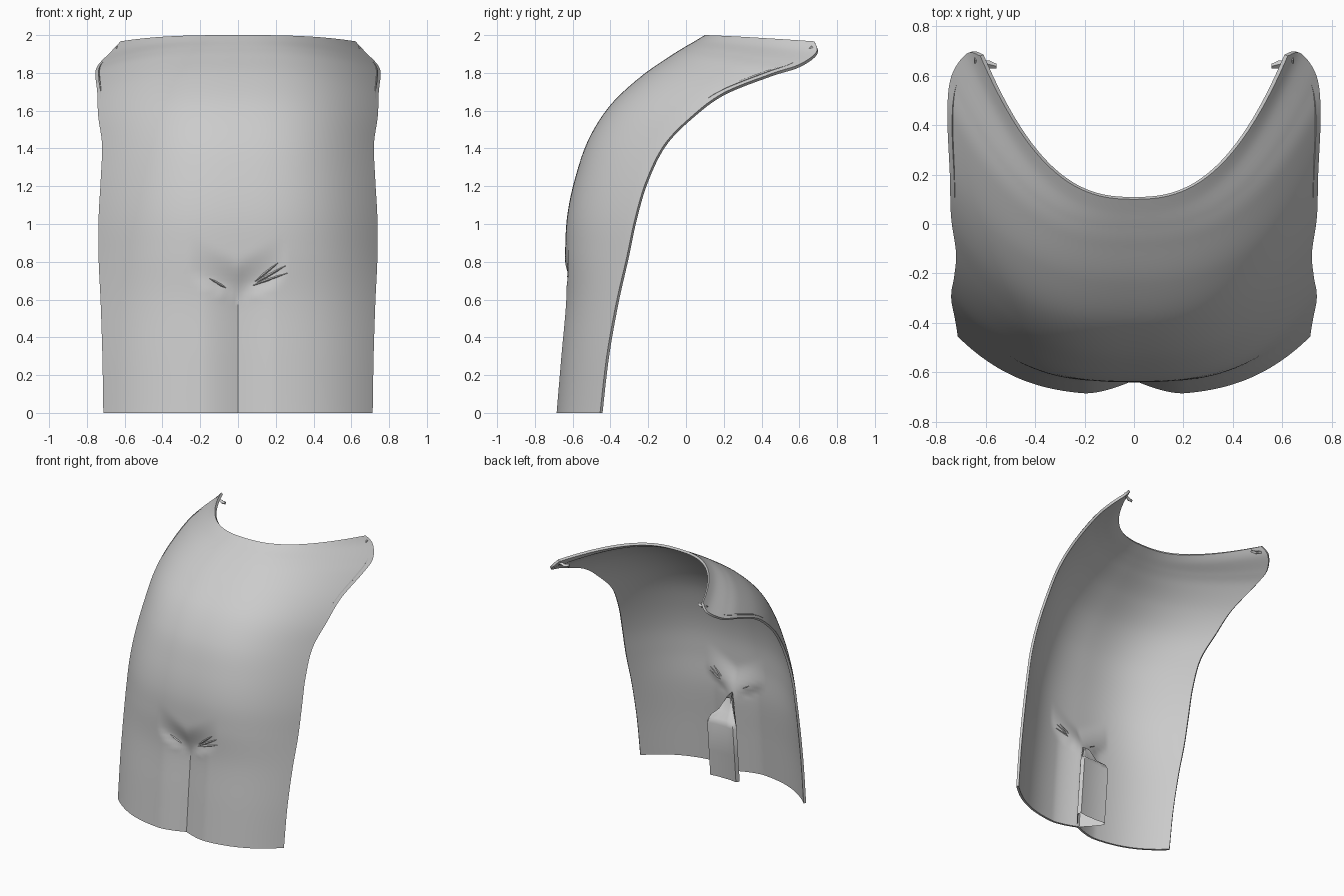
import bpy
import math
from mathutils import Vector

cube = bpy.data.objects.get("Cube")
if cube:
    bpy.data.objects.remove(cube, do_unlink=True)

cloth = bpy.data.materials.new("light grey cloth")
cloth.use_nodes = True
GREY = (0.6, 0.6, 0.6, 1.0)
cloth.diffuse_color = GREY
cloth.node_tree.nodes["Principled BSDF"].inputs["Base Color"].default_value = GREY


def make_object(name, verts, faces, angle=40, thickness=0):
    mesh = bpy.data.meshes.new(name)
    mesh.from_pydata(verts, [], faces)
    mesh.materials.append(cloth)
    obj = bpy.data.objects.new(name, mesh)
    bpy.context.collection.objects.link(obj)
    bpy.ops.object.select_all(action="DESELECT")
    obj.select_set(True)
    bpy.context.view_layer.objects.active = obj
    if thickness:
        shell = obj.modifiers.new("thickness", "SOLIDIFY")
        shell.thickness = thickness
        shell.offset = -1
        bpy.ops.object.modifier_apply(modifier=shell.name)
    bpy.ops.object.shade_smooth_by_angle(angle=math.radians(angle))
    return obj


def loft(name, rings, angle=40, caps=True):
    """Skin closed rings of equal length and optionally cap the ends."""
    n = len(rings[0])
    faces = [(r * n + i, r * n + (i + 1) % n, (r + 1) * n + (i + 1) % n, (r + 1) * n + i)
             for r in range(len(rings) - 1) for i in range(n)]
    if caps:
        last = (len(rings) - 1) * n
        faces += [tuple(range(last, last + n)), tuple(reversed(range(n)))]
    return make_object(name, [p for ring in rings for p in ring], faces, angle)


# Rows from hem to neckline: middle y, z, then side edge y, z, half width
ROWS = [
    (-.69, 0, -.455, 0, .713),
    (-.665, .3, -.42, .3, .718),
    (-.64, .6, -.37, .58, .727),
    (-.64, .85, -.315, .82, .738),
    (-.628, 1.05, -.27, 1.03, .738),
    (-.585, 1.25, -.21, 1.23, .727),
    (-.515, 1.45, -.115, 1.42, .72),
    (-.40, 1.63, .03, 1.57, .74),
    (-.24, 1.78, .2, 1.695, .745),
    (-.09, 1.885, .45, 1.795, .755),
    (-.01, 1.935, .60, 1.845, .738),
    (.05, 1.97, .69, 1.91, .675),
    (.1, 2.0, .68, 1.967, .622),
]
SPANS = len(ROWS) - 1


def row_at(v):
    """Catmull-Rom blend of the rows, v from 0 to 1."""
    i = min(int(v * SPANS), SPANS - 1)
    t = v * SPANS - i
    a, b, c, d = (ROWS[min(max(k, 0), SPANS)] for k in range(i - 1, i + 3))
    return [q + .5 * t * (r - p + t * (2 * p - 5 * q + 4 * r - s + t * (3 * (q - r) + s - p)))
            for p, q, r, s in zip(a, b, c, d)]


def ease_out(t):
    t = min(max(t, 0), 1)
    return 1 - t * t * (3 - 2 * t)


def pleat_dip(x, z):
    """Inward dip: centre seam between two lobes, with a V fold above it."""
    seam = .058 * ease_out((z - .58) / .2) * max(0, 1 - abs(x) / .2) ** 1.5
    above = z - (.61 + .6 * abs(x))
    fold = .05 * max(0, 1 - abs(x) / .26) * ease_out(above / .2 if above > 0 else -above / .06)
    return max(seam, fold)


def surface(u, v):
    yc, zc, ye, ze, w = row_at(v)
    x, z = u * w, zc + (ze - zc) * abs(u) ** 3
    return (x, yc + (ye - yc) * abs(u) ** (3 - .5 * v) + pleat_dip(x, z), z)


# Curved cloth panel
COLS, LINES = 80, 96
verts = [surface(2 * c / COLS - 1, r / LINES) for r in range(LINES + 1) for c in range(COLS + 1)]
step = COLS + 1
faces = [(r * step + c, r * step + c + 1, (r + 1) * step + c + 1, (r + 1) * step + c)
         for r in range(LINES) for c in range(COLS)]
make_object("cloth_panel", verts, faces, thickness=.018)

# Inner box pleat: walls spread from the seam to a flat back panel, open at the hem
SECTION = [(0, -.625), (.07, -.55), (.125, -.48), (.11, -.455), (.05, -.463),
           (-.05, -.463), (-.11, -.455), (-.125, -.48), (-.07, -.55)]


def pleat_ring(z, spread, depth, lift):
    return [(x * spread, -.625 + (y + .625) * depth + .09 * z, z + lift * (-.45 - y) / .175)
            for x, y in SECTION]


loft("inner_pleat", [pleat_ring(0, 1, 1, 0), pleat_ring(.2, 1, 1, 0),
                     pleat_ring(.42, 1, 1, .04), pleat_ring(.46, .85, .9, .06),
                     pleat_ring(.5, .5, .6, .08), pleat_ring(.6, .15, .3, .03)], caps=False)


# Gathered wrinkles fanning out from the top of the seam
def on_cloth(x, z):
    return Vector(surface(x / .73, (2 + (z - .6) / .25) / SPANS))


def wrinkle(name, start, end, size):
    a, b = on_cloth(*start), on_cloth(*end)
    across = (b - a).cross(Vector((0, 1, 0))).normalized() * size
    deep = Vector((0, size * 4, 0))
    rings = []
    for t, s in ((0, .3), (.35, 1), (.7, .8), (1, .2)):
        p = on_cloth(*(m + (n - m) * t for m, n in zip(start, end)))
        rings.append([p + across * s, p - deep * s * .3, p - across * s, p + deep * s])
    loft(name, rings, 25)


for i, (start, end) in enumerate([((.09, .69), (.21, .79)), ((.1, .685), (.25, .775)),
                                  ((.08, .67), (.26, .735)), ((-.06, .655), (-.15, .705))]):
    wrinkle(f"wrinkle_{i + 1}", start, end, .007)

# Crumpled tab at each shoulder tip, and a narrow tuck along each upper side edge
for side, label in ((1, "left"), (-1, "right")):
    tab = [[(side * x, y + dy, z + dz) for dy, dz in
            ((-h, 0), (0, -.012), (h, 0), (0, .012))]
           for x, y, z, h in ((.645, .665, 1.93, .015), (.61, .65, 1.925, .012),
                              (.585, .645, 1.915, .016), (.556, .638, 1.92, .01))]
    loft(f"{label}_shoulder_tab", tab, 20)

    tuck = []
    for i in range(9):
        p = Vector(surface(side * .975, .63 + .21 * i / 8))
        h = .006 * math.sin(math.pi * (i + .3) / 8.6)
        tuck.append([p + Vector((side * h, 0, 0)), p + Vector((0, h, -h)),
                     p - Vector((side * h, 0, 0)), p + Vector((0, -h, h))])
    loft(f"{label}_side_tuck", tuck, 30)
